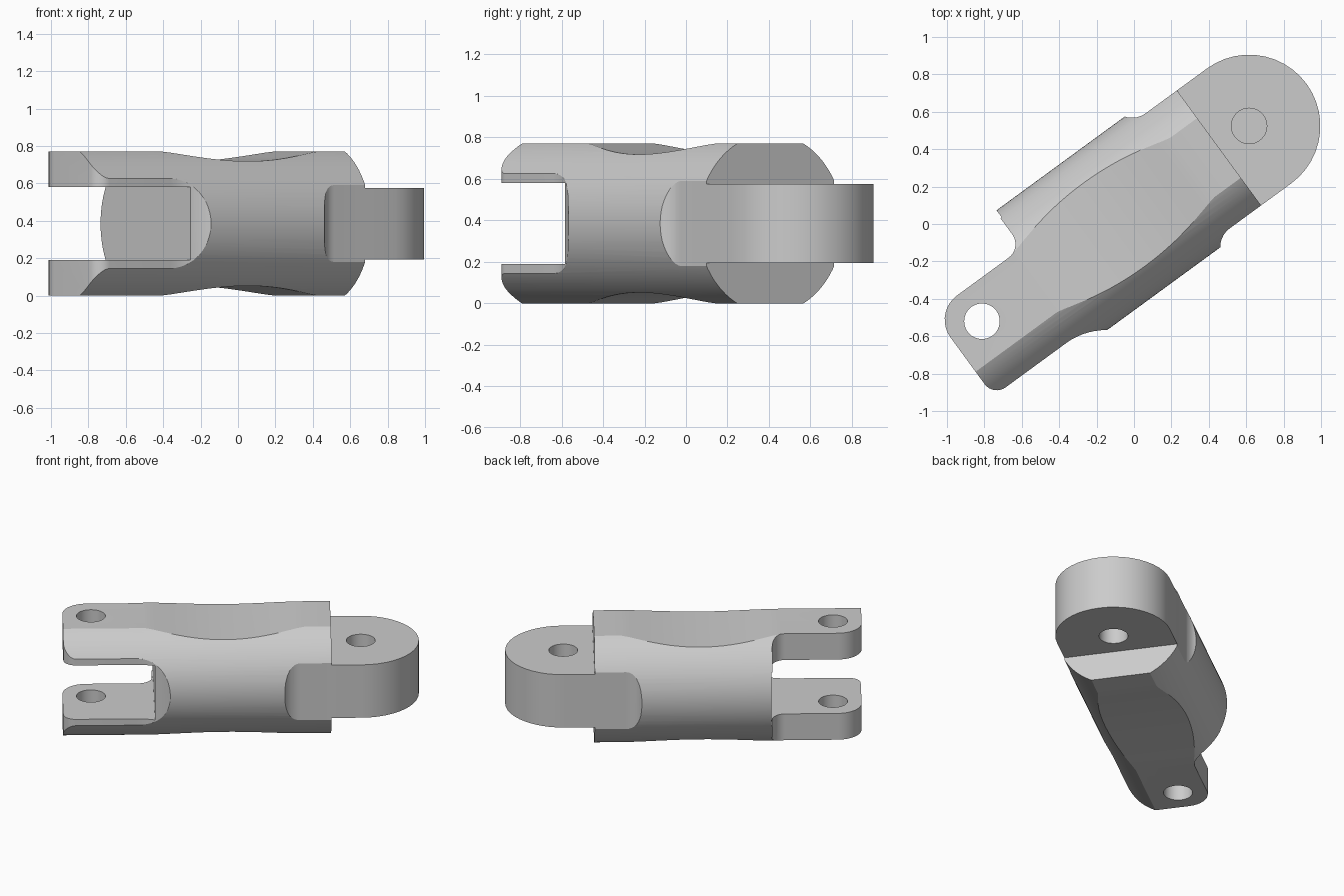
import bpy, bmesh, math
from mathutils import Matrix, Vector

default = bpy.data.objects.get("Cube")
if default:
    bpy.data.objects.remove(default, do_unlink=True)

# Main dimensions, in a frame with the link lying along x
HALF_HEIGHT = 0.385
BODY_RADIUS = 0.433
TONGUE_RADIUS = 0.381
TONGUE_HALF = 0.191
SLOT_HALF = 0.195
PIN_RADIUS = 0.095
TONGUE_PIN, FORK_PIN = 0.806, -0.963
STEP = 0.607
FAR = 1.3


def add_object(name, bm):
    bmesh.ops.recalc_face_normals(bm, faces=bm.faces)
    mesh = bpy.data.meshes.new(name)
    bm.to_mesh(mesh)
    bm.free()
    obj = bpy.data.objects.new(name, mesh)
    bpy.context.collection.objects.link(obj)
    return obj


def prism(name, points, axis, half):
    """Extrude a closed outline both ways along the given axis."""
    bm = bmesh.new()
    direction = Vector(axis)
    verts = []
    for a, b in points:
        flat = Vector((a, b, 0)) if direction.z else Vector((a, 0, b))
        verts.append(bm.verts.new(flat - direction * half))
    face = bm.faces.new(verts)
    moved = bmesh.ops.extrude_face_region(bm, geom=[face])["geom"]
    bmesh.ops.translate(bm, vec=direction * half * 2,
                        verts=[v for v in moved if isinstance(v, bmesh.types.BMVert)])
    return add_object(name, bm)


def cylinder(name, radius, depth, matrix, segments):
    bm = bmesh.new()
    bmesh.ops.create_cone(bm, cap_ends=True, segments=segments, radius1=radius,
                          radius2=radius, depth=depth, matrix=matrix)
    return add_object(name, bm)


def arc(cx, cy, r, start, end, steps):
    angles = [math.radians(start + (end - start) * i / steps) for i in range(steps + 1)]
    return [(cx + r * math.cos(a), cy + r * math.sin(a)) for a in angles]


def combine(target, cutter, operation):
    mod = target.modifiers.new("cut", "BOOLEAN")
    mod.operation, mod.object, mod.solver = operation, cutter, "EXACT"
    bpy.context.view_layer.update()
    graph = bpy.context.evaluated_depsgraph_get()
    mesh = bpy.data.meshes.new_from_object(target.evaluated_get(graph))
    target.modifiers.clear()
    target.data = mesh
    bpy.data.objects.remove(cutter, do_unlink=True)


# Round bar that the link is cut from
link = cylinder("clevis_link", BODY_RADIUS, FAR * 2, Matrix.Rotation(math.pi / 2, 4, "Y"), 96)

# Plan outline: tongue, side blends, fork shoulder and rounded fork tips
plan = arc(TONGUE_PIN, 0, TONGUE_RADIUS, -90, 90, 22)
plan += arc(0.40, TONGUE_RADIUS + 0.125, 0.125, 270, 205, 8)
plan += [(-0.558, 0.453)]
plan += arc(-0.648, 0.28, 0.09, 0, -90, 9)
plan += arc(-0.99, 0.03, 0.16, 90, 180, 9)
plan += arc(-1.07, -0.28, 0.08, 180, 270, 8)
plan += arc(-0.668, -0.72, 0.36, 90, 47, 8)
plan += arc(0.40, -TONGUE_RADIUS - 0.125, 0.125, 155, 90, 8)
combine(link, prism("plan_cutter", plan, (0, 0, 1), 0.6), "INTERSECT")

# Side outline: shallow waist above and below, fork slot and tongue steps
waist = []
for i in range(21):
    t = -1 + i / 10
    waist.append((-0.09 + 0.52 * t, HALF_HEIGHT - 0.052 * (1 - t * t) ** 1.3))
top = [(-FAR, SLOT_HALF), (-FAR, HALF_HEIGHT)] + waist
top += [(STEP, HALF_HEIGHT), (STEP, TONGUE_HALF), (FAR, TONGUE_HALF)]
side = top + [(x, -z) for x, z in reversed(top)]
side += [(-0.55, -SLOT_HALF), (-0.55, SLOT_HALF)]
combine(link, prism("side_cutter", side, (0, 1, 0), 0.6), "INTERSECT")

# Pin hole through the fork, and a hole from each face of the tongue
holes = [(FORK_PIN, 0, 1.2), (TONGUE_PIN, 0.205, 0.4), (TONGUE_PIN, -0.205, 0.4)]
for x, z, depth in holes:
    place = Matrix.Translation((x, 0, z))
    combine(link, cylinder("pin_cutter", PIN_RADIUS, depth, place, 40), "DIFFERENCE")

# Stand the link in place
angle = math.atan2(0.59, 0.807)
link.data.transform(Matrix.Translation((0, 0, HALF_HEIGHT))
                    @ Matrix.Rotation(angle, 4, "Z") @ Matrix.Translation((0, 0.06, 0)))

# Plain grey metal
grey = bpy.data.materials.new("light_grey")
grey.use_nodes = True
colour = (0.6, 0.6, 0.6, 1)
grey.diffuse_color = colour
grey.node_tree.nodes["Principled BSDF"].inputs["Base Color"].default_value = colour
link.data.materials.clear()
link.data.materials.append(grey)
for face in link.data.polygons:
    face.material_index = 0

bpy.ops.object.select_all(action="DESELECT")
link.select_set(True)
bpy.context.view_layer.objects.active = link
bpy.ops.object.shade_smooth_by_angle(angle=math.radians(18))
